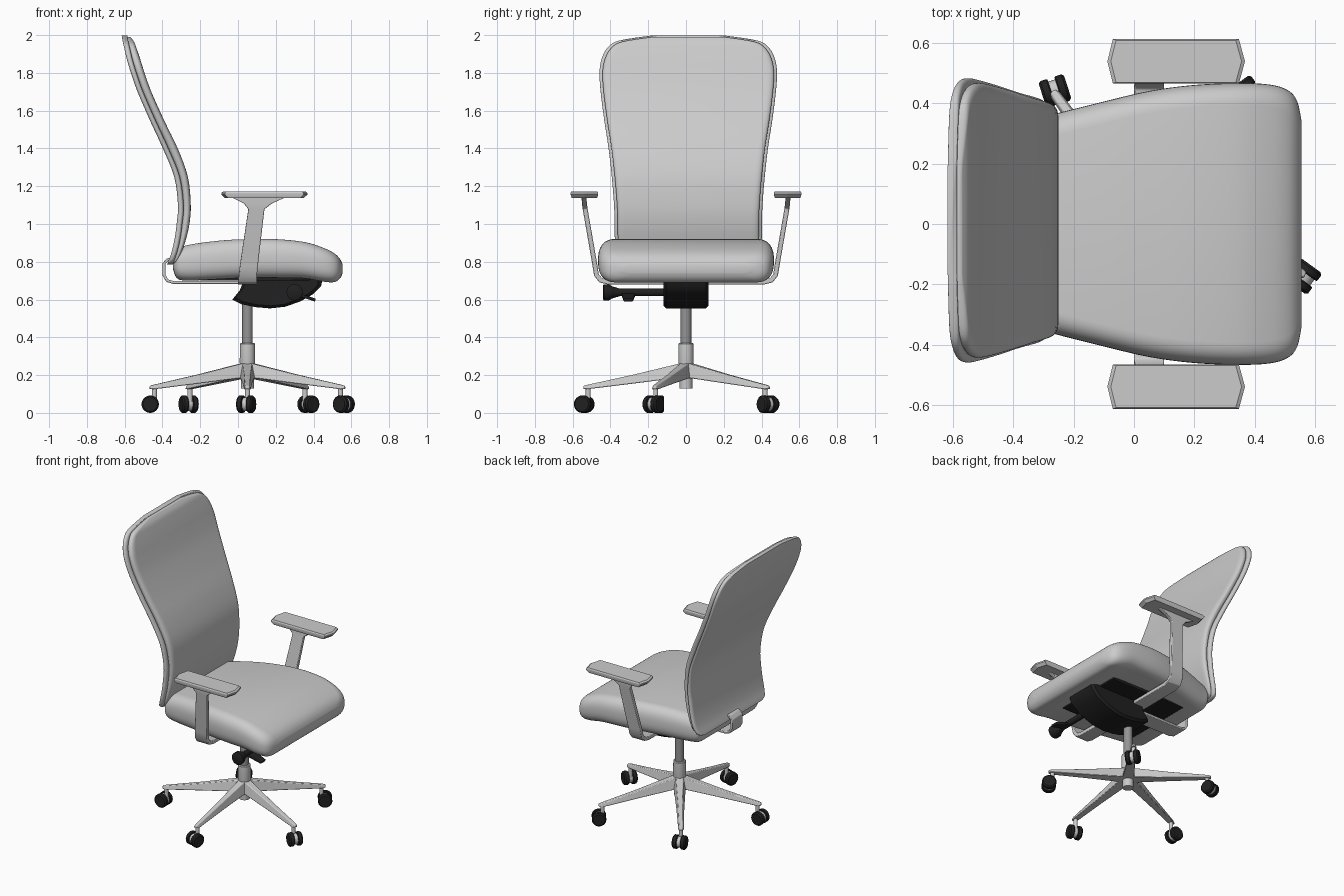
import bpy, bmesh
from math import sin, cos, pi, radians, copysign
from mathutils import Vector as V

if "Cube" in bpy.data.objects:
    bpy.data.objects.remove(bpy.data.objects["Cube"])


def material(name, v):
    m = bpy.data.materials.new(name)
    m.diffuse_color = (v, v, v, 1)
    m.use_nodes = True
    m.node_tree.nodes["Principled BSDF"].inputs["Base Color"].default_value = m.diffuse_color
    return m


BLACK = material("black_plastic", 0.015)
STEEL = material("dark_steel", 0.3)


def loft(name, rings, mat=None, angle=35, bevel=0):
    """Skin a list of equal-length point rings and cap both ends."""
    bm = bmesh.new()
    vs = [[bm.verts.new(p) for p in r] for r in rings]
    n = len(vs[0])
    for a, b in zip(vs, vs[1:]):
        for i in range(n):
            bm.faces.new((a[i], a[(i + 1) % n], b[(i + 1) % n], b[i]))
    bm.faces.new(vs[0])
    bm.faces.new(vs[-1])
    bmesh.ops.recalc_face_normals(bm, faces=bm.faces)
    me = bpy.data.meshes.new(name)
    bm.to_mesh(me)
    bm.free()
    ob = bpy.data.objects.new(name, me)
    bpy.context.collection.objects.link(ob)
    if mat:
        me.materials.append(mat)
    bpy.ops.object.select_all(action='DESELECT')
    ob.select_set(True)
    bpy.context.view_layer.objects.active = ob
    bpy.ops.object.shade_smooth_by_angle(angle=radians(angle))
    if bevel:
        m = ob.modifiers.new("bevel", 'BEVEL')
        m.width, m.segments = bevel, 2
    return ob


def turned(name, origin, axis, profile, mat=None, n=24):
    """Round part: profile of (distance along axis, radius)."""
    axis = V(axis).normalized()
    u = axis.orthogonal().normalized()
    w = axis.cross(u)
    return loft(name, [[V(origin) + axis * d + (u * cos(2 * pi * i / n) + w * sin(2 * pi * i / n)) * r
                        for i in range(n)] for d, r in profile], mat)


def smooth_stations(st, k=4):
    """Catmull-Rom interpolation of station tuples."""
    out = []
    for i in range(len(st) - 1):
        p = [st[max(i - 1, 0)], st[i], st[i + 1], st[min(i + 2, len(st) - 1)]]
        for j in range(k):
            t = j / k
            out.append([0.5 * (2 * b + (c - a) * t + (2 * a - 5 * b + 4 * c - d) * t * t
                               + (3 * b - a - 3 * c + d) * t ** 3) for a, b, c, d in zip(*p)])
    return out + [st[-1]]


def cushion(name, stations, r, y0=0, n=40):
    """Padded slab: stations of (px, pz, qx, qz, half width), rounded sides."""
    rings = []
    for px, pz, qx, qz, w in smooth_stations(stations):
        p, q = V((px, y0, pz)), V((qx, y0, qz))
        ring = []
        for i in range(n):
            a = 2 * pi * (i + 0.5) / n
            c, s = [copysign(abs(f) ** 0.8, f) for f in (cos(a), sin(a))]
            ring.append((p + q) / 2 + (p - q) / 2 * s + V((0, copysign(w - r, c) + r * c, 0)))
        rings.append(ring)
    return loft(name, rings, angle=60)


def ribbon(name, path, t, along_y=False, mat=None, bevel=0.004):
    """Flat strap: path of (position, z, low edge, high edge) with thickness t."""
    rings = []
    for i, (a, z, lo, hi) in enumerate(path):
        b, c = path[max(i - 1, 0)], path[min(i + 1, len(path) - 1)]
        d = V((c[0] - b[0], c[1] - b[1])).normalized() * t / 2
        pts = [(a - d.y, z + d.x, lo), (a - d.y, z + d.x, hi), (a + d.y, z - d.x, hi), (a + d.y, z - d.x, lo)]
        rings.append([V((e, f, g)) if along_y else V((f, e, g)) for f, g, e in pts])
    return loft(name, rings, mat, bevel=bevel)


# seat: x, top z, bottom z, half width
seat = [(-.345, .80, .765, .30), (-.325, .86, .715, .345), (-.27, .888, .70, .362), (-.1, .912, .708, .405),
        (.05, .92, .715, .44), (.2, .92, .715, .46), (.35, .905, .712, .466), (.45, .875, .695, .461),
        (.51, .845, .692, .442), (.54, .815, .712, .405), (.554, .785, .74, .34)]
cushion("seat_cushion", [(x, a, x, b, w) for x, a, b, w in seat], 0.085)

# backrest: z, rear x, front x, half width
back = [(.785, -.376, -.345, .33), (.80, -.37, -.32, .367), (.85, -.352, -.297, .385), (.92, -.336, -.275, .389),
        (1.0, -.325, -.257, .39), (1.1, -.318, -.25, .393), (1.25, -.338, -.265, .405), (1.4, -.398, -.318, .422),
        (1.55, -.467, -.39, .445), (1.7, -.532, -.457, .464), (1.8, -.567, -.493, .47), (1.87, -.588, -.515, .46),
        (1.93, -.602, -.535, .43), (1.97, -.611, -.55, .37), (1.997, -.616, -.57, .2)]
cushion("backrest_shell", [(b + .03, z, b, z, w) for z, b, f, w in back], 0.025, 0.012)
cushion("backrest_cushion", [(f, .006 + z * .994, b + .026, .006 + z * .994, w - .016) for z, b, f, w in back],
        0.045, 0.012)

# strap holding the backrest
ribbon("backrest_support", [(.1, .69, -.06, .06), (-.34, .69, -.06, .06), (-.375, .7, -.06, .06),
                            (-.392, .73, -.06, .06), (-.392, .79, -.06, .06), (-.375, .81, -.06, .06),
                            (-.345, .815, -.06, .06)], 0.016)

# armrests
for s, side in ((1, "left"), (-1, "right")):
    arm = [(.05, .692, 0, .1), (.41, .692, 0, .1), (.452, .702, 0, .1), (.474, .73, .005, .1), (.482, .78, .01, .105),
           (.534, 1.08, .055, .14), (.538, 1.11, .03, .18), (.54, 1.145, -.04, .26)]
    ribbon("arm_post_" + side, [(s * y, z, a, b) for y, z, a, b in arm], 0.026, True)
    outline = [(-.07, .073), (.347, .073), (.367, 0), (.347, -.073), (-.07, -.073), (-.088, 0)]
    loft("arm_pad_" + side, [[V((.14 + (x - .14) * k, s * .538 + y * k, z)) for x, y in outline]
                             for z, k in ((1.138, .92), (1.155, 1), (1.165, 1), (1.173, .95))], angle=20)

# mechanism under the seat
ribbon("seat_plate", [(-.2, .715, -.25, .25), (.38, .715, -.25, .25)], 0.03, mat=BLACK)
body = [(-.03, .60), (.02, .575), (.09, .56), (.17, .553), (.25, .562), (.33, .59), (.4, .63), (.44, .67),
        (.45, .725), (.04, .725), (.01, .65)]
loft("tilt_mechanism", [[V((.2 + (x - .2) * k, y, .725 + (z - .725) * k)) for x, z in body]
                        for y, k in ((-.12, .92), (-.105, 1), (.105, 1), (.12, .92))], BLACK)
turned("tension_handle", (.3, -.1, .638), (0, -1, 0),
       [(0, .02), (.25, .02), (.29, .032), (.31, .043), (.335, .043), (.34, .035)], BLACK)
ribbon("height_paddle", [(.29, .63, -.34, -.27), (.34, .62, -.34, -.27), (.41, .597, -.33, -.28)], 0.016, mat=BLACK)

# column and hub
CX = 0.05
turned("gas_column", (CX, 0, 0), (0, 0, 1), [(.3, .028), (.62, .028)], STEEL)
turned("base_hub", (CX, 0, 0), (0, 0, 1), [(.13, .034), (.24, .036), (.265, .041), (.365, .04), (.37, .036)])

# five legs with twin-wheel casters
for i in range(5):
    a = radians(-18 + 72 * i)
    d, side = V((cos(a), sin(a), 0)), V((-sin(a), cos(a), 0))
    c = V((CX, 0, 0))
    rings = []
    for r, w, lo, hi in ((.01, .042, .185, .267), (.06, .038, .183, .255), (.28, .026, .155, .202),
                         (.525, .019, .125, .148), (.543, .012, .127, .143)):
        p = c + d * r
        rings.append([p - side * w + V((0, 0, lo)), p + side * w + V((0, 0, lo)),
                      p + side * w * .6 + V((0, 0, hi)), p - side * w * .6 + V((0, 0, hi))])
    loft(f"base_leg_{i + 1}", rings, bevel=0.004)
    stem = c + d * .518
    turned(f"caster_stem_{i + 1}", stem, (0, 0, 1), [(.06, .013), (.135, .013)])
    roll = a - radians(18)
    hub = stem + V((cos(roll), sin(roll), 0)) * .022 + V((0, 0, .046))
    axle = V((-sin(roll), cos(roll), 0))
    turned(f"caster_hood_{i + 1}", hub, axle, [(-.015, .036), (.015, .036)])
    for s in (1, -1):
        turned(f"caster_wheel_{i + 1}_{'a' if s > 0 else 'b'}", hub, axle * s,
               [(.012, .043), (.016, .046), (.036, .046), (.044, .038)], BLACK)
